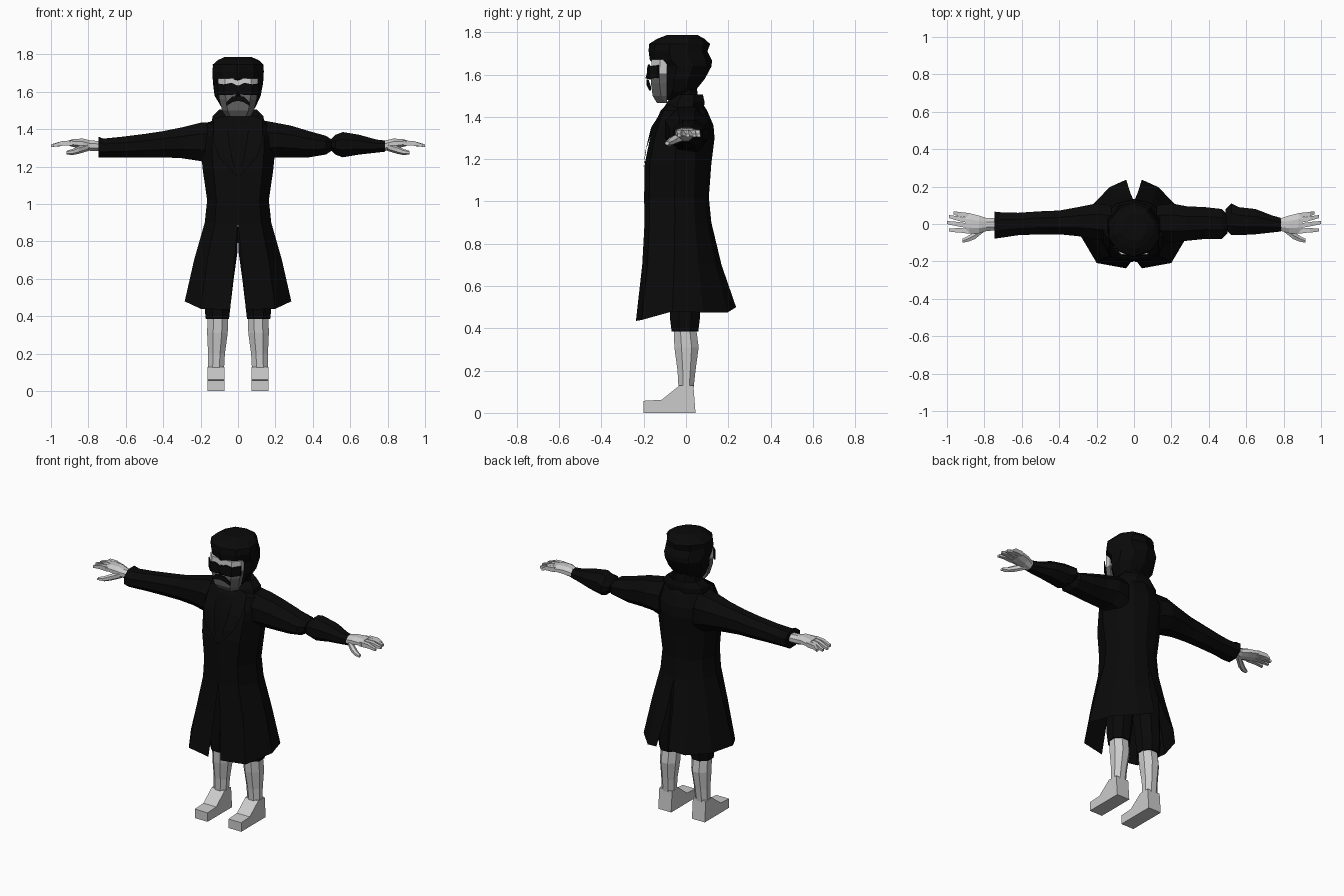
import bpy, bmesh, math, random

random.seed(4)


def material(name, v):
    m = bpy.data.materials.new(name)
    m.diffuse_color = (v, v, v, 1)
    return m


BLACK = material("black cloth", 0.003)
PALE = material("pale grey", 0.6)
GREY = material("shaved grey", 0.13)


def loft(name, rings, mats, closed=True, caps=True, mirror=False, rule=None):
    """Skin a row of equal-length point rings; optional mirror across x."""
    bm = bmesh.new()
    vs = [[bm.verts.new(p) for p in r] for r in rings]
    n = len(rings[0])
    for a, b in zip(vs, vs[1:]):
        for i in range(n if closed else n - 1):
            j = (i + 1) % n
            bm.faces.new((a[i], a[j], b[j], b[i]))
    if closed and caps:
        bm.faces.new(vs[0])
        bm.faces.new(vs[-1])
    bmesh.ops.recalc_face_normals(bm, faces=bm.faces)
    if rule:
        for f in bm.faces:
            f.material_index = rule(f.calc_center_median())
    me = bpy.data.meshes.new(name)
    bm.to_mesh(me)
    bm.free()
    ob = bpy.data.objects.new(name, me)
    bpy.context.collection.objects.link(ob)
    for m in mats:
        me.materials.append(m)
    if mirror:
        ob.modifiers.new("mirror", 'MIRROR').merge_threshold = 0.0005
    return ob


def oval(z, hx, y0, y1, cx=0, n=8):
    """Horizontal ring with flat front and back."""
    k = 1 / math.cos(math.pi / n)
    cy, ry = (y0 + y1) / 2, (y1 - y0) / 2
    return [(cx + hx * k * math.cos((i + .5) * 2 * math.pi / n),
             cy + ry * k * math.sin((i + .5) * 2 * math.pi / n), z) for i in range(n)]


def upright(x, y0, y1, z0, z1, n=8):
    """Ring standing across the x axis, for arms and hands."""
    k = 1 / math.cos(math.pi / n)
    return [(x, (y0 + y1) / 2 + (y1 - y0) / 2 * k * math.cos((i + .5) * 2 * math.pi / n),
             (z0 + z1) / 2 + (z1 - z0) / 2 * k * math.sin((i + .5) * 2 * math.pi / n))
            for i in range(n)]


# Long coat: half shell, open at the front and back below the waist
def coat_row(z, hx, f, b, gap=0, dz=(0,) * 6):
    pts = [(gap, f), (.7 * hx, .88 * f), (hx, .27 * f),
           (.84 * hx, .35 * b), (.46 * hx, .83 * b), (gap, b)]
    return [(x, y, z + d) for (x, y), d in zip(pts, dz)]


coat = loft("coat", [
    coat_row(1.47, .09, -.08, .075), coat_row(1.43, .17, -.12, .10),
    coat_row(1.36, .20, -.15, .13), coat_row(1.30, .20, -.17, .135),
    coat_row(1.18, .188, -.195, .12), coat_row(1.02, .165, -.198, .108),
    coat_row(.90, .178, -.196, .12), coat_row(.70, .235, -.207, .168, .02),
    coat_row(.47, .285, -.237, .237, .042, (-.035, -.03, .01, .005, .005, .03))],
    [BLACK], closed=False, mirror=True)
# Collar
loft("collar", [oval(1.40, .15, -.11, .08), oval(1.47, .135, -.09, .088),
                oval(1.505, .10, -.06, .08), oval(1.47, .07, -.05, .045)],
     [BLACK], caps=False)
# Lapels lying on the chest
loft("lapel", [[(.06, -.085, 1.475), (.13, -.095, 1.455)],
               [(.05, -.165, 1.35), (.13, -.16, 1.33)],
               [(.03, -.192, 1.24), (.10, -.188, 1.25)],
               [(.002, -.202, 1.15), (.01, -.202, 1.15)]],
     [BLACK], closed=False, mirror=True)

# Sleeves: one straight with a flared cuff, one broken at the elbow
loft("straight_sleeve", [upright(-x, *r) for x, *r in (
    (.12, -.09, .10, 1.20, 1.44), (.20, -.085, .11, 1.23, 1.435),
    (.30, -.065, .09, 1.245, 1.41), (.40, -.055, .072, 1.25, 1.39),
    (.50, -.055, .068, 1.25, 1.375), (.62, -.06, .06, 1.25, 1.36),
    (.72, -.075, .063, 1.25, 1.35), (.745, -.078, .066, 1.25, 1.36))], [BLACK])
loft("upper_sleeve", [upright(*r) for r in (
    (.12, -.09, .10, 1.22, 1.45), (.20, -.10, .11, 1.25, 1.435),
    (.28, -.09, .095, 1.25, 1.42), (.38, -.08, .09, 1.25, 1.39),
    (.47, -.08, .08, 1.265, 1.365), (.50, -.05, .05, 1.285, 1.345))], [BLACK])
loft("lower_sleeve", [upright(*r) for r in (
    (.49, -.03, .08, 1.295, 1.34), (.52, -.06, .11, 1.265, 1.37),
    (.56, -.06, .09, 1.25, 1.385), (.65, -.055, .08, 1.265, 1.37),
    (.74, -.045, .045, 1.275, 1.345), (.785, -.04, .033, 1.28, 1.34))], [BLACK])

# Hands
loft("palm", [upright(*r) for r in (
    (.70, -.03, .03, 1.285, 1.335), (.79, -.038, .032, 1.285, 1.34),
    (.83, -.05, .045, 1.295, 1.35), (.88, -.052, .058, 1.305, 1.348),
    (.90, -.05, .06, 1.31, 1.342))], [PALE], mirror=True)
for i, (y0, y1, tip) in enumerate(((.046, .06, .965), (.018, .04, .99),
                                   (-.01, .008, 1.0), (-.036, -.032, .99))):
    loft(f"finger_{i + 1}", [upright(x, y - w, y + w, z - h, z + h, 4) for x, y, z, w, h in (
        (.885, y0, 1.326, .0125, .014), (.94, (y0 + y1) / 2, 1.325, .012, .012),
        (tip, y1, 1.312, .008, .007))], [PALE], mirror=True)
loft("thumb", [upright(x, y - w, y + w, z - h, z + h, 6) for x, y, z, w, h in (
    (.80, -.02, 1.305, .02, .018), (.85, -.06, 1.29, .02, .018),
    (.885, -.078, 1.278, .016, .014), (.918, -.09, 1.275, .01, .008))], [PALE], mirror=True)

# Breeches
loft("breeches", [oval(.88, .075, -.09, .08, .075), oval(.75, .08, -.09, .08, .082),
                  oval(.60, .075, -.08, .07, .098), oval(.44, .068, -.075, .065, .11),
                  oval(.385, .062, -.068, .058, .11)], [BLACK], mirror=True)
# Stockinged legs
loft("leg", [oval(.40, .055, -.058, .048, .108), oval(.31, .055, -.055, .06, .11),
             oval(.20, .045, -.04, .045, .115), oval(.11, .043, -.035, .035, .118)],
     [PALE], mirror=True)
# Feet: side profile swept across the width
profile = [(-.2, 0), (.045, 0), (.035, .13), (-.03, .13), (-.115, .062), (-.2, .057)]
loft("foot", [[(x, y, z) for y, z in profile] for x in (.073, .163)], [PALE], mirror=True)

# Neck, hair and jaw sides
loft("neck", [oval(1.38, .08, -.08, .07), oval(1.55, .075, -.06, .05)], [BLACK])
hair = [oval(z, hx, y0, y1, 0, 10) for z, hx, y0, y1 in (
    (1.48, .06, -.115, .0), (1.52, .09, -.12, .04), (1.58, .12, -.125, .085),
    (1.64, .13, -.13, .118), (1.668, .133, -.16, .112), (1.71, .132, -.17, .098),
    (1.745, .13, -.165, .104), (1.77, .105, -.13, .085), (1.787, .065, -.09, .055))]
hair = [[(x + random.uniform(-.006, .006), y + random.uniform(-.004, .004), z) for x, y, z in r]
        for r in hair]
loft("hair", hair, [BLACK])


# Face: pale brow above a grey jaw
def face_row(z, hx, y):
    return [(-hx, -.09, z), (-hx, y + .04, z), (-hx * .65, y, z),
            (hx * .65, y, z), (hx, y + .04, z), (hx, -.09, z)]


loft("face", [face_row(1.467, .065, -.138), face_row(1.50, .085, -.158),
              face_row(1.56, .10, -.166), face_row(1.605, .105, -.166),
              face_row(1.672, .107, -.162)],
     [GREY, PALE], rule=lambda c: 1 if c.z > 1.61 else 0)


# Plates shaped by top and bottom heights across x
def plate(name, cols, thick=.008):
    rings = []
    for x, y, z0, z1 in cols:
        rings.append([(x, y, z0), (x, y, z1), (x, y + thick, z1), (x, y + thick, z0)])
    loft(name, rings, [BLACK], mirror=True)


# Eye mask
plate("mask", ((0, -.184, 1.592, 1.632), (.035, -.180, 1.582, 1.648),
               (.075, -.174, 1.582, 1.640), (.112, -.135, 1.585, 1.645)))
# Moustache
plate("moustache", ((0, -.188, 1.552, 1.578), (.03, -.184, 1.545, 1.575),
                    (.062, -.174, 1.525, 1.545)))
# Nose
loft("nose", [[(-.016, -.16, 1.575), (.016, -.16, 1.575), (0, -.192, 1.582)],
              [(-.008, -.16, 1.635), (.008, -.16, 1.635), (0, -.178, 1.635)]], [BLACK])
